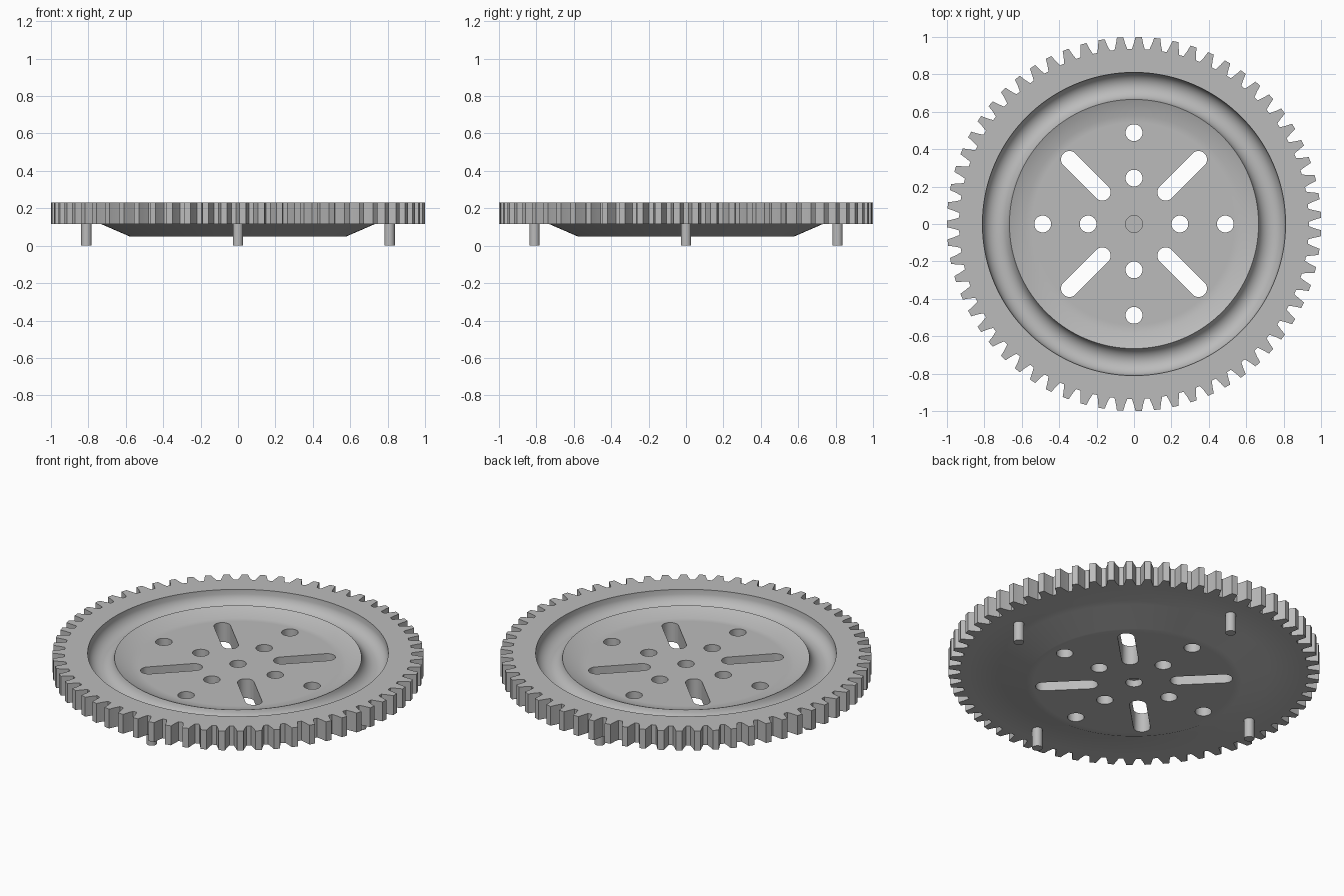
import bpy, bmesh
from math import sin, cos, pi, radians

if "Cube" in bpy.data.objects:
    bpy.data.objects.remove(bpy.data.objects["Cube"], do_unlink=True)

grey = bpy.data.materials.new("light_grey")
grey.use_nodes = True
COLOUR = (0.5, 0.5, 0.5, 1)
grey.diffuse_color = COLOUR
grey.node_tree.nodes["Principled BSDF"].inputs["Base Color"].default_value = COLOUR

TEETH = 63
BOTTOM, RIM_Z, TOP = 0.05, 0.115, 0.23
FLOOR = BOTTOM + TOP - RIM_Z


def make_object(name, bm):
    bmesh.ops.recalc_face_normals(bm, faces=bm.faces)
    mesh = bpy.data.meshes.new(name)
    bm.to_mesh(mesh)
    bm.free()
    mesh.materials.append(grey)
    obj = bpy.data.objects.new(name, mesh)
    bpy.context.collection.objects.link(obj)
    return obj


def select_only(obj):
    bpy.ops.object.select_all(action="DESELECT")
    obj.select_set(True)
    bpy.context.view_layer.objects.active = obj


def prism(bm, outline, z0, z1):
    low = [bm.verts.new((x, y, z0)) for x, y in outline]
    high = [bm.verts.new((x, y, z1)) for x, y in outline]
    n = len(outline)
    bm.faces.new(low[::-1])
    bm.faces.new(high)
    for i in range(n):
        j = (i + 1) % n
        bm.faces.new((low[i], low[j], high[j], high[i]))


def capsule(p, q, r, steps=16):
    """Rounded slot outline from p to q; a circle when p equals q."""
    turn = math_angle(p, q)
    points = []
    for centre, start in ((q, turn - pi / 2), (p, turn + pi / 2)):
        last = steps if p == q else steps + 1
        for i in range(last):
            a = start + pi * i / steps
            points.append((centre[0] + r * cos(a), centre[1] + r * sin(a)))
    return points


def math_angle(p, q):
    from math import atan2
    return atan2(q[1] - p[1], q[0] - p[0])


# Outlines: plain circle and toothed edge share the same vertex count
tooth = [(-0.37, 0.935), (-0.25, 0.968), (-0.17, 1.0),
         (0.17, 1.0), (0.25, 0.968), (0.37, 0.935)]
toothed = []
for t in range(TEETH):
    for offset, r in tooth:
        a = pi + (t + offset) * 2 * pi / TEETH
        toothed.append((r * cos(a), r * sin(a)))
count = len(toothed)


def circle(r):
    angles = [pi + (i - 2.5) * 2 * pi / count for i in range(count)]
    return [(r * cos(a), r * sin(a)) for a in angles]


# Gear body: dished floor, rounded groove, flat toothed rim, conical underside
rings = [(circle(0.54), FLOOR), (circle(0.58), FLOOR)]
GROOVE_R, GROOVE_Z, GROOVE = 0.737, 0.217, 0.073
for i in range(15):
    a = radians(192 + i * (349 - 192) / 14)
    rings.append((circle(GROOVE_R + GROOVE * cos(a)), GROOVE_Z + GROOVE * sin(a)))
rings += [(circle(0.81), TOP), (circle(0.9), TOP), (toothed, TOP),
          (toothed, RIM_Z), (circle(0.9), RIM_Z), (circle(0.73), RIM_Z),
          (circle(0.58), BOTTOM), (circle(0.54), BOTTOM)]

bm = bmesh.new()
loops = [[bm.verts.new((x, y, z)) for x, y in outline] for outline, z in rings]
for a, b in zip(loops, loops[1:]):
    for i in range(count):
        j = (i + 1) % count
        bm.faces.new((a[i], a[j], b[j], b[i]))
bm.faces.new(loops[0])
bm.faces.new(loops[-1][::-1])
gear = make_object("gear_wheel", bm)

# Cutter: round holes on the axes, diagonal slots, blind centre bores
bm = bmesh.new()
HOLE = 0.045
for dx, dy in ((1, 0), (0, 1), (-1, 0), (0, -1)):
    for d in (0.245, 0.488):
        p = (dx * d, dy * d)
        prism(bm, capsule(p, p, HOLE), 0, TOP)
for sx in (-1, 1):
    for sy in (-1, 1):
        slot = capsule((sx * 0.17, sy * 0.17), (sx * 0.345, sy * 0.345), HOLE)
        prism(bm, slot, 0, TOP)
prism(bm, capsule((0, 0), (0, 0), HOLE), 0.12, TOP)
prism(bm, capsule((0, 0), (0, 0), HOLE), 0, 0.09)
cutter = make_object("hole_cutter", bm)
cutter.hide_render = True

select_only(gear)
cut = gear.modifiers.new("holes", "BOOLEAN")
cut.operation = "DIFFERENCE"
cut.solver = "EXACT"
cut.object = cutter
bpy.ops.object.modifier_apply(modifier=cut.name)
bpy.data.objects.remove(cutter, do_unlink=True)
bpy.ops.object.shade_smooth_by_angle(angle=radians(30))

# Four pegs under the rim
for i, name in enumerate(("left", "back", "right", "front")):
    x, y = 0.81 * cos(i * pi / 2), 0.81 * sin(i * pi / 2)
    bm = bmesh.new()
    prism(bm, capsule((x, y), (x, y), 0.028, 12), 0, RIM_Z + 0.01)
    peg = make_object(name + "_peg", bm)
    select_only(peg)
    bpy.ops.object.shade_smooth_by_angle(angle=radians(30))
